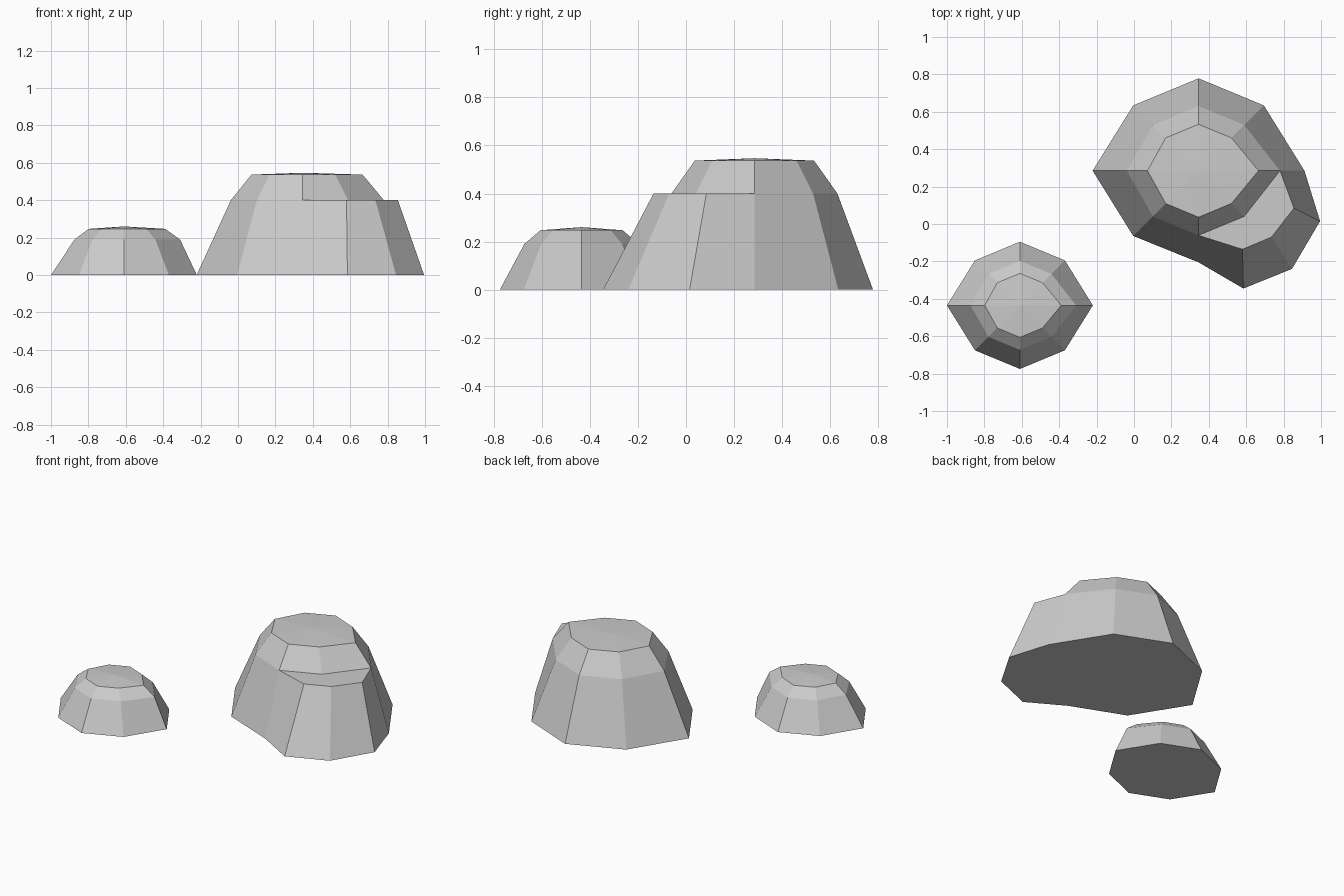
import bpy, bmesh
from math import sin, cos, pi

if "Cube" in bpy.data.objects:
    bpy.data.objects.remove(bpy.data.objects["Cube"])

# Per level of a unit rock: radius, left reach, right reach, height
LEVELS = [(0.34, 0.39, 0.39, 0.0), (0.238, 0.264, 0.30, 0.19 ), (0.171, 0.188, 0.221, 0.25)]


def ring(center, level, scale, z):
    """Octagon whose left and right corners are pulled out."""
    r, left, right, _ = level
    pts = []
    for i in range(8):
        x, y = r * cos(i * pi / 4), r * sin(i * pi / 4)
        if i == 0:
            x = right
        elif i == 4:
            x = -left
        pts.append((center[0] + x * scale, center[1] + y * scale, z))
    return pts


def rock(name, center, scale, heights, base_bulge=None, ledge_bulge=None):
    bm = bmesh.new()
    base, mid, top = [[bm.verts.new(p) for p in ring(center, lv, scale, z)]
                      for lv, z in zip(LEVELS, (0,) + heights[:2])]
    apex = bm.verts.new((*center, heights[2]))
    shoulder = list(mid)

    # Front right ledge: the corner is replaced by a wider three-corner bulge
    if base_bulge:
        bm.verts.remove(base[7])
        base[7:] = [bm.verts.new((x, y, 0)) for x, y in base_bulge]
        base[6].co.y = -0.205
        shoulder[7:] = [bm.verts.new((x, y, heights[0])) for x, y in ledge_bulge]
        bm.faces.new([mid[6]] + shoulder[7:] + [mid[0], mid[7]])

    # Lower walls, upper bevel, shallow cap and underside
    for low, high in ((base, shoulder), (mid, top)):
        n = len(low)
        for i in range(n):
            j = (i + 1) % n
            bm.faces.new((low[i], low[j], high[j], high[i]))
    for i in range(8):
        bm.faces.new((top[i], top[(i + 1) % 8], apex))
    bm.faces.new(base[::-1])

    bmesh.ops.recalc_face_normals(bm, faces=bm.faces[:])
    mesh = bpy.data.meshes.new(name)
    bm.to_mesh(mesh)
    bm.free()
    obj = bpy.data.objects.new(name, mesh)
    bpy.context.collection.objects.link(obj)
    return obj


rock("small_rock", (-0.61, -0.435), 1.0, (0.19, 0.247, 0.26))
rock("large_rock", (0.345, 0.285), 1.452, (0.40, 0.537, 0.547),
     base_bulge=[(0.585, -0.345), (0.845, -0.24), (0.995, 0.015)],
     ledge_bulge=[(0.58, -0.135), (0.735, -0.07), (0.855, 0.085)])
